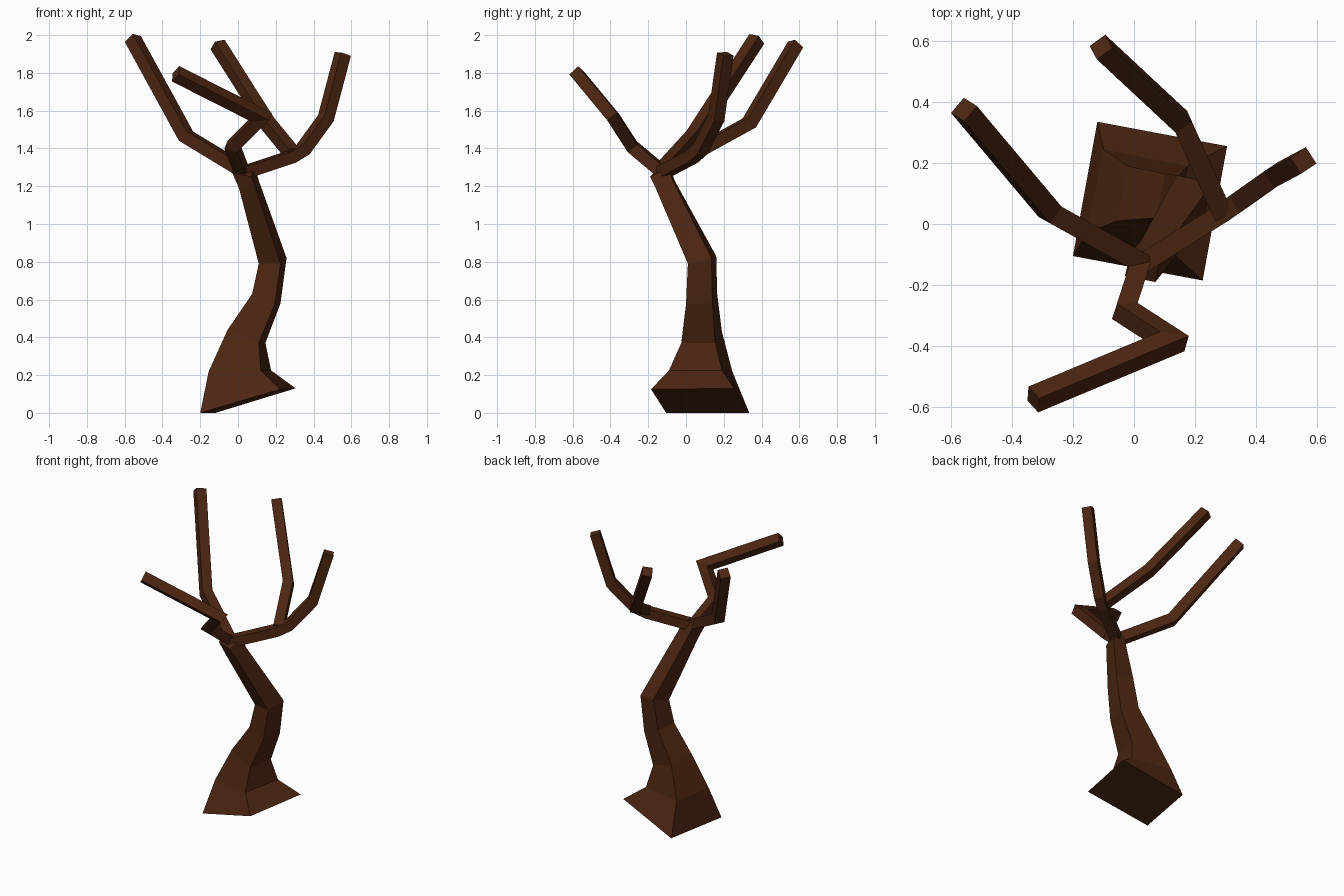
import bpy, bmesh
from mathutils import Vector

if "Cube" in bpy.data.objects:
    bpy.data.objects.remove(bpy.data.objects["Cube"])

bark = bpy.data.materials.new("dark brown bark")
bark.diffuse_color = (0.073, 0.019, 0.006, 1)
bark.use_nodes = True
bark.node_tree.nodes["Principled BSDF"].inputs["Base Color"].default_value = bark.diffuse_color


def loft(name, rings):
    """Skin a list of four-corner rings and cap both ends."""
    bm = bmesh.new()
    vs = [[bm.verts.new(p) for p in r] for r in rings]
    for a, b in zip(vs, vs[1:]):
        for i in range(4):
            j = (i + 1) % 4
            bm.faces.new((a[i], a[j], b[j], b[i]))
    bm.faces.new(vs[0][::-1])
    bm.faces.new(vs[-1])
    bmesh.ops.recalc_face_normals(bm, faces=bm.faces)
    me = bpy.data.meshes.new(name)
    bm.to_mesh(me)
    bm.free()
    me.materials.append(bark)
    ob = bpy.data.objects.new(name, me)
    bpy.context.collection.objects.link(ob)
    return ob


def branch(name, path, size=0.064):
    """Square beam along a path, with mitred bends."""
    pts = [Vector(p) for p in path]
    dirs = [(b - a).normalized() for a, b in zip(pts, pts[1:])]
    side = dirs[0].cross(Vector((0, 0, 1))).normalized()
    up = side.cross(dirs[0])
    h = size / 2
    ring = [pts[0] + side * s * h + up * t * h
            for s, t in ((-1, -1), (1, -1), (1, 1), (-1, 1))]
    rings = [ring]
    for k in range(1, len(pts)):
        d = dirs[k - 1]
        n = d if k == len(pts) - 1 else (d + dirs[k]).normalized()
        ring = [p + d * ((pts[k] - p).dot(n) / d.dot(n)) for p in ring]
        rings.append(ring)
    return loft(name, rings)


# Trunk: twisted, tapering four-sided column on a tilted flared foot
loft("trunk", [
    [(-.20, -.105, 0), (.225, -.185, .125), (.305, .255, .13), (-.12, .335, 0)],
    [(-.155, -.03, .22), (.12, -.09, .225), (.175, .19, .225), (-.10, .245, .22)],
    [(-.055, .01, .44), (.11, -.025, .37), (.145, .155, .37), (-.02, .19, .43)],
    [(.075, .02, .63), (.195, 0, .575), (.225, .14, .58), (.10, .165, .63)],
    [(.11, .03, .79), (.225, .01, .79), (.257, .135, .82), (.14, .16, .83)],
    [(.005, -.15, 1.19), (.09, -.165, 1.20), (.11, -.07, 1.23), (.02, -.06, 1.23)],
    [(-.03, -.17, 1.27), (.07, -.19, 1.25), (.09, -.09, 1.30), (-.01, -.09, 1.32)],
])

# Branches spreading from the fork
branch("left_branch", [(.03, -.13, 1.28), (-.275, .04, 1.465), (-.557, .375, 1.98)], 0.066)
branch("right_branch", [(.01, -.14, 1.265), (.28, .03, 1.355), (.345, .075, 1.395),
                        (.465, .16, 1.56), (.555, .208, 1.9)])
branch("back_branch", [(.29, .035, 1.37), (.155, .335, 1.535), (-.108, .58, 1.95)])
branch("front_branch", [(.02, -.13, 1.28), (-.03, -.285, 1.41),
                        (.125, -.385, 1.565), (-.33, -.575, 1.795)])
